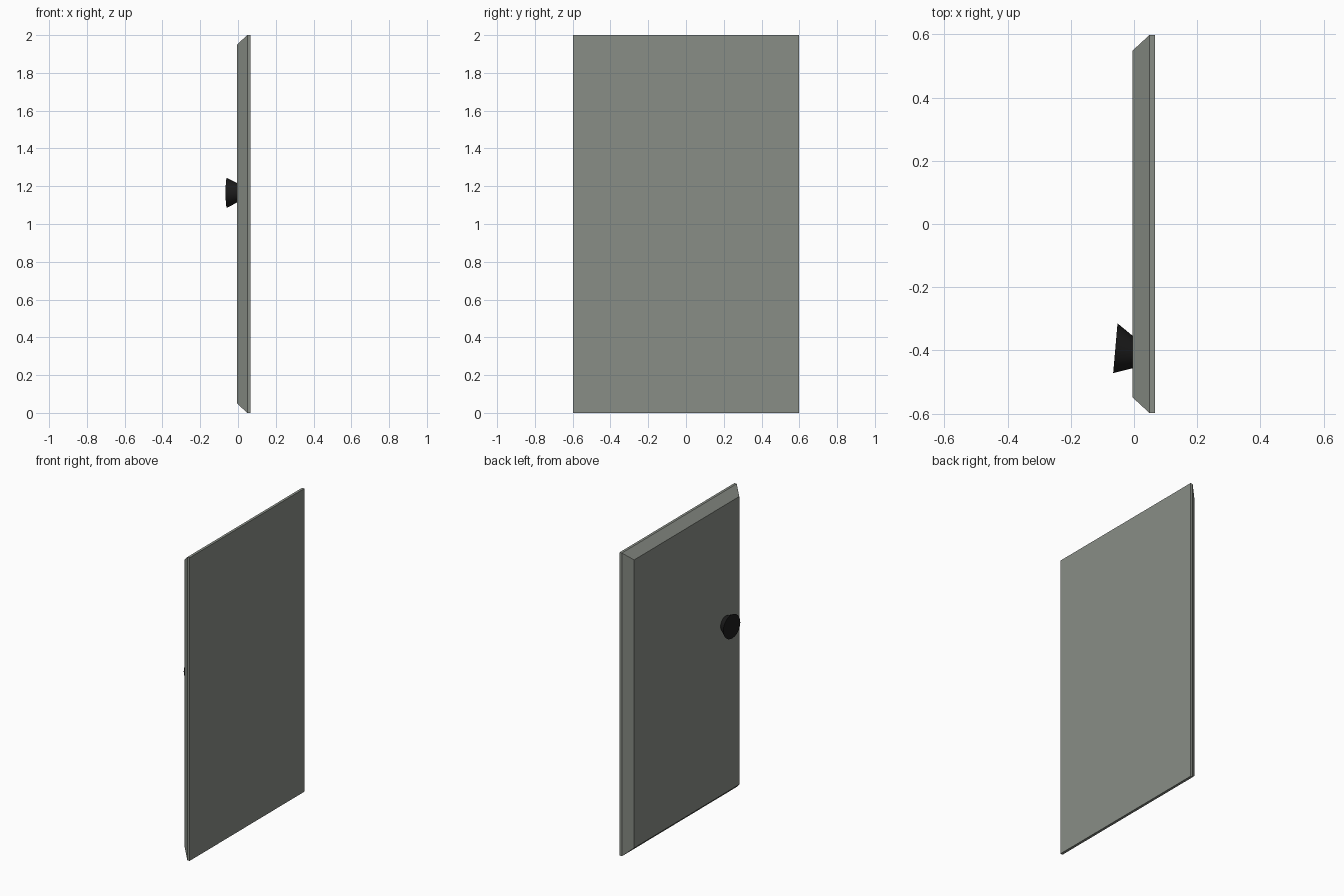
import bpy, bmesh, math
from mathutils import Vector

if "Cube" in bpy.data.objects:
    bpy.data.objects.remove(bpy.data.objects["Cube"])


def material(name, rgb):
    m = bpy.data.materials.new(name)
    m.diffuse_color = (*rgb, 1)
    m.use_nodes = True
    m.node_tree.nodes["Principled BSDF"].inputs["Base Color"].default_value = m.diffuse_color
    return m


def loft(name, rings, mat):
    """Closed solid through a list of equal-length point rings."""
    bm = bmesh.new()
    loops = [[bm.verts.new(p) for p in r] for r in rings]
    n = len(loops[0])
    for a, b in zip(loops, loops[1:]):
        for i in range(n):
            j = (i + 1) % n
            bm.faces.new((a[i], a[j], b[j], b[i]))
    bm.faces.new(loops[0])
    bm.faces.new(loops[-1])
    bmesh.ops.recalc_face_normals(bm, faces=bm.faces)
    me = bpy.data.meshes.new(name)
    bm.to_mesh(me)
    bm.free()
    me.materials.append(mat)
    ob = bpy.data.objects.new(name, me)
    bpy.context.collection.objects.link(ob)
    return ob


def rect(x, inset):
    y, lo, hi = 0.598 - inset, inset, 2 - inset
    return [(x, -y, lo), (x, y, lo), (x, y, hi), (x, -y, hi)]


def disc(centre, radius, tilt, sides=32):
    # circle facing -x, turned about z by tilt
    c = Vector(centre)
    u = Vector((math.sin(tilt), math.cos(tilt), 0))
    w = Vector((0, 0, 1))
    return [c + radius * (math.cos(t) * u + math.sin(t) * w)
            for t in (2 * math.pi * i / sides for i in range(sides))]


grey = material("grey green paint", (0.25, 0.27, 0.24))
black = material("black", (0.012, 0.012, 0.012))

# Door slab with a wide chamfer on the knob side
loft("door_panel", [rect(0.066, 0), rect(0.049, 0), rect(-0.005, 0.05)], grey)

# Flared, slightly tilted knob
knob = loft("door_knob", [disc((-0.004, -0.405, 1.165), 0.051, 0),
                          disc((-0.059, -0.393, 1.165), 0.079, math.radians(5))], black)
bpy.context.view_layer.objects.active = knob
knob.select_set(True)
bpy.ops.object.shade_smooth_by_angle(angle=math.radians(30))
